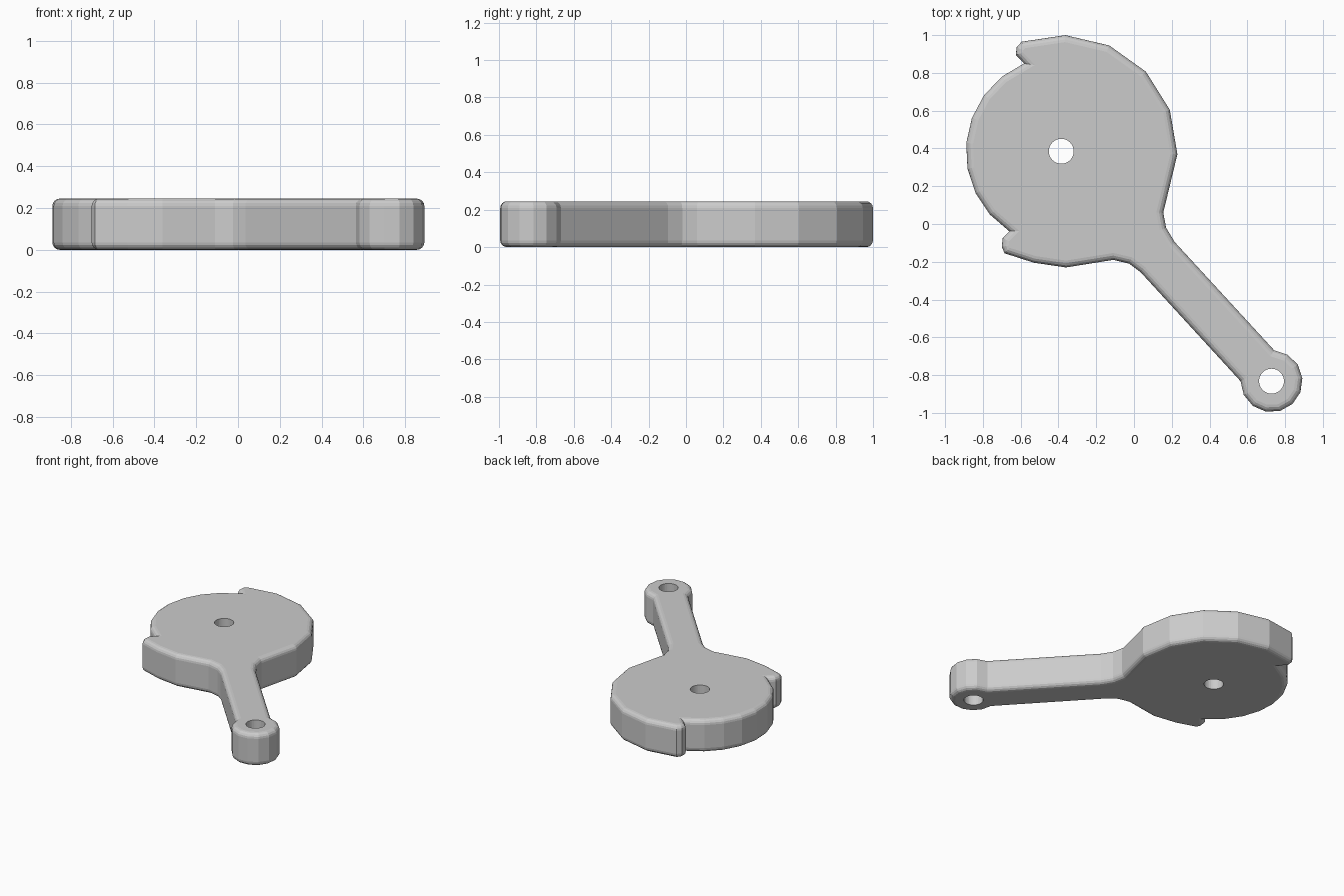
import bpy, bmesh
from math import cos, sin, radians

if "Cube" in bpy.data.objects:
    bpy.data.objects.remove(bpy.data.objects["Cube"])

HEIGHT = 0.245
HUB = (-0.385, 0.385)
EYE = (0.728, -0.832)


def arc(centre, r, a0, a1, n):
    """n + 1 points on an arc, angles in degrees."""
    steps = [radians(a0 + (a1 - a0) * i / n) for i in range(n + 1)]
    return [(centre[0] + r * cos(a), centre[1] + r * sin(a)) for a in steps]


# Outline, clockwise from the upper step of the cam
outline = [(-0.625, 0.895), (-0.622, 0.935), (-0.595, 0.965)]
outline += arc(HUB, 0.615, 88, -1.5, 4)                          # large radius, right
outline += [(0.155, 0.06), (0.17, -0.02), (0.215, -0.095)]       # fillet into arm
outline += arc(EYE, 0.164, 85, -180, 10)                         # eye at arm end
outline += [(0.035, -0.255), (-0.025, -0.21), (-0.11, -0.19)]    # fillet back to cam
outline += [(-0.36, -0.23), (-0.53, -0.205), (-0.685, -0.155)]   # lower large radius
outline += [(-0.70, -0.12), (-0.695, -0.075)]                    # lower step
outline += arc(HUB, 0.505, 237, 113, 8)                          # small radius, left

# Lever body: extruded outline with rounded rims
bm = bmesh.new()
base = bm.faces.new([bm.verts.new((x, y, 0)) for x, y in outline])
top = bmesh.ops.extrude_face_region(bm, geom=[base], use_keep_orig=True)
bmesh.ops.translate(bm, vec=(0, 0, HEIGHT),
                    verts=[g for g in top["geom"] if isinstance(g, bmesh.types.BMVert)])
bmesh.ops.recalc_face_normals(bm, faces=bm.faces)
rims = [e for e in bm.edges if abs(e.verts[0].co.z - e.verts[1].co.z) < 1e-5]
bmesh.ops.bevel(bm, geom=rims, offset=0.036, offset_type='OFFSET', segments=4,
                profile=0.5, affect='EDGES', clamp_overlap=False)
mesh = bpy.data.meshes.new("cam_lever")
bm.to_mesh(mesh)
bm.free()
lever = bpy.data.objects.new("cam_lever", mesh)
bpy.context.collection.objects.link(lever)

# Pivot hole and eye hole
for name, (x, y) in (("pivot_hole_cutter", HUB), ("eye_hole_cutter", EYE)):
    bpy.ops.mesh.primitive_cylinder_add(vertices=32, radius=0.066, depth=1,
                                        location=(x, y, HEIGHT / 2))
    cutter = bpy.context.object
    cutter.name = name
    cutter.hide_render = True
    cutter.hide_set(True)
    cut = lever.modifiers.new(name, 'BOOLEAN')
    cut.operation = 'DIFFERENCE'
    cut.solver = 'EXACT'
    cut.object = cutter
